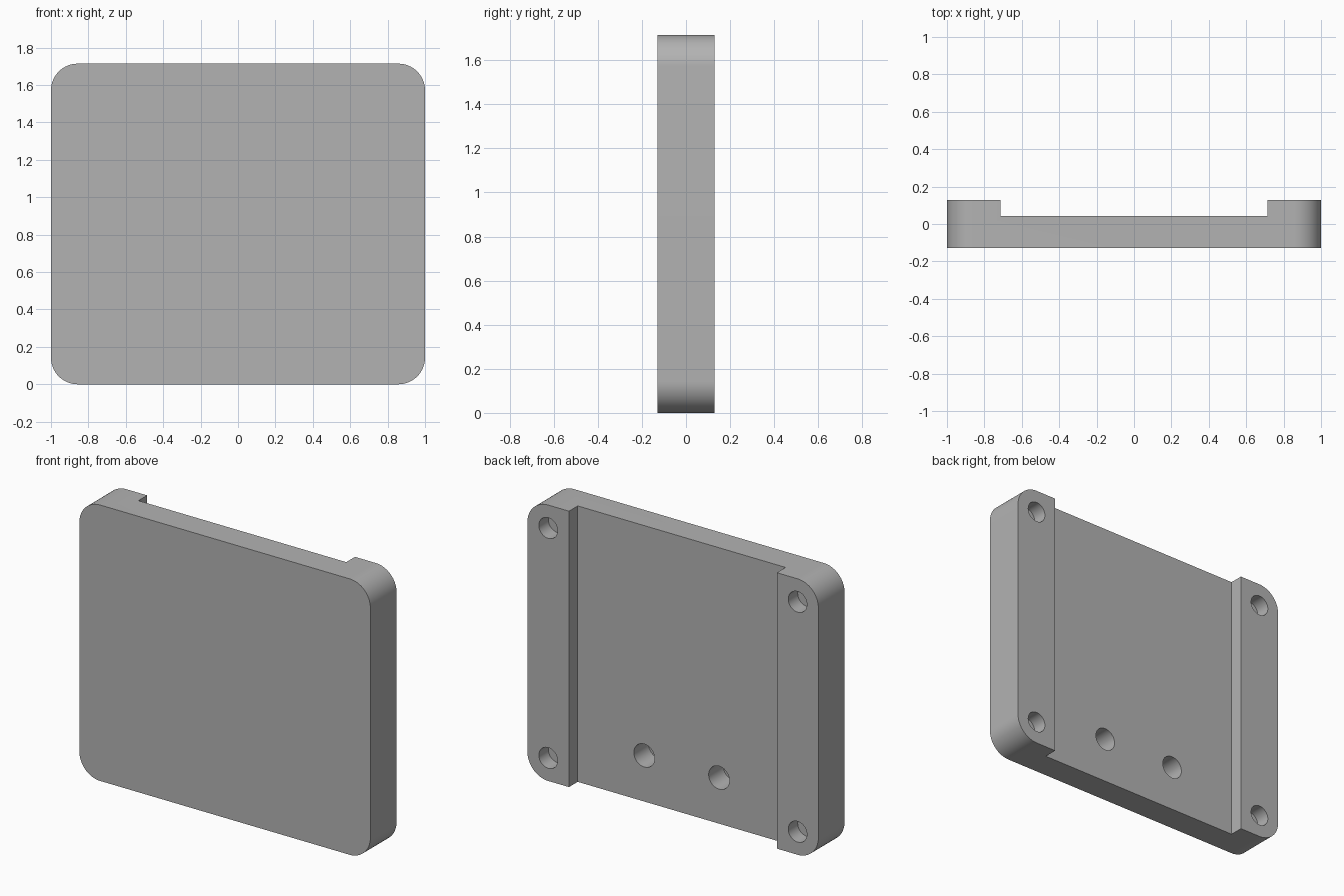
import bpy, bmesh, math
from mathutils import Matrix, Vector

if "Cube" in bpy.data.objects:
    bpy.data.objects.remove(bpy.data.objects["Cube"], do_unlink=True)

U = 1 / 7                     # design unit
W, H, T = 14 * U, 12 * U, 1.8 * U
RECESS = 0.6 * U
BACK = T / 2
FLOOR = BACK - RECESS

grey = bpy.data.materials.new("plain_grey")
grey.use_nodes = True
colour = (0.45, 0.45, 0.45, 1)
grey.diffuse_color = colour
grey.node_tree.nodes["Principled BSDF"].inputs["Base Color"].default_value = colour


def make_object(name, bm):
    bmesh.ops.recalc_face_normals(bm, faces=bm.faces)
    mesh = bpy.data.meshes.new(name)
    bm.to_mesh(mesh)
    bm.free()
    mesh.materials.append(grey)
    obj = bpy.data.objects.new(name, mesh)
    bpy.context.collection.objects.link(obj)
    return obj


def block(name, centre, size, radius=0):
    """Box, with the edges that run front to back rounded if asked."""
    bm = bmesh.new()
    bmesh.ops.create_cube(bm, size=1, matrix=Matrix.Translation(centre) @ Matrix.Diagonal((*size, 1)))
    if radius:
        edges = [e for e in bm.edges if abs(e.verts[0].co.y - e.verts[1].co.y) > size[1] / 2]
        bmesh.ops.bevel(bm, geom=edges, offset=radius, segments=16, profile=0.5, affect='EDGES')
    return make_object(name, bm)


def drill(name, x, z, radius, surface, depth):
    """Cylinder that enters the given back surface to a depth."""
    over = 0.05
    bm = bmesh.new()
    place = Matrix.Translation((x, surface + (over - depth) / 2, z)) @ Matrix.Rotation(math.pi / 2, 4, 'X')
    bmesh.ops.create_cone(bm, cap_ends=True, segments=48, radius1=radius, radius2=radius,
                          depth=depth + over, matrix=place)
    return make_object(name, bm)


# Rounded plate
plate = block("mounting_plate", Vector((0, 0, H / 2)), (W, T, H), U)

# Wide channel down the back, leaving a raised rail on each side
cutters = [block("channel_cutter", Vector((0, FLOOR + 0.1, H / 2)), (10 * U, 0.2, H + 0.2))]

# Blind screw holes: four in the rails, two in the channel floor
for side in (-1, 1):
    for z in (U, H - U):
        cutters.append(drill("rail_hole_cutter", side * 6 * U, z, 0.45 * U, BACK, 0.65 * U))
    cutters.append(drill("floor_hole_cutter", side * 1.8 * U, 2 * U, 0.5 * U, FLOOR, U))

bpy.context.view_layer.objects.active = plate
for cutter in cutters:
    cutter.hide_render = True
    cut = plate.modifiers.new(cutter.name, 'BOOLEAN')
    cut.operation = 'DIFFERENCE'
    cut.solver = 'EXACT'
    cut.object = cutter
    bpy.ops.object.modifier_apply(modifier=cut.name)
    bpy.data.objects.remove(cutter, do_unlink=True)

# Smooth corners and hole walls, keeping crisp edges
bpy.ops.object.select_all(action='DESELECT')
plate.select_set(True)
bpy.ops.object.shade_smooth_by_angle(angle=math.radians(30))
